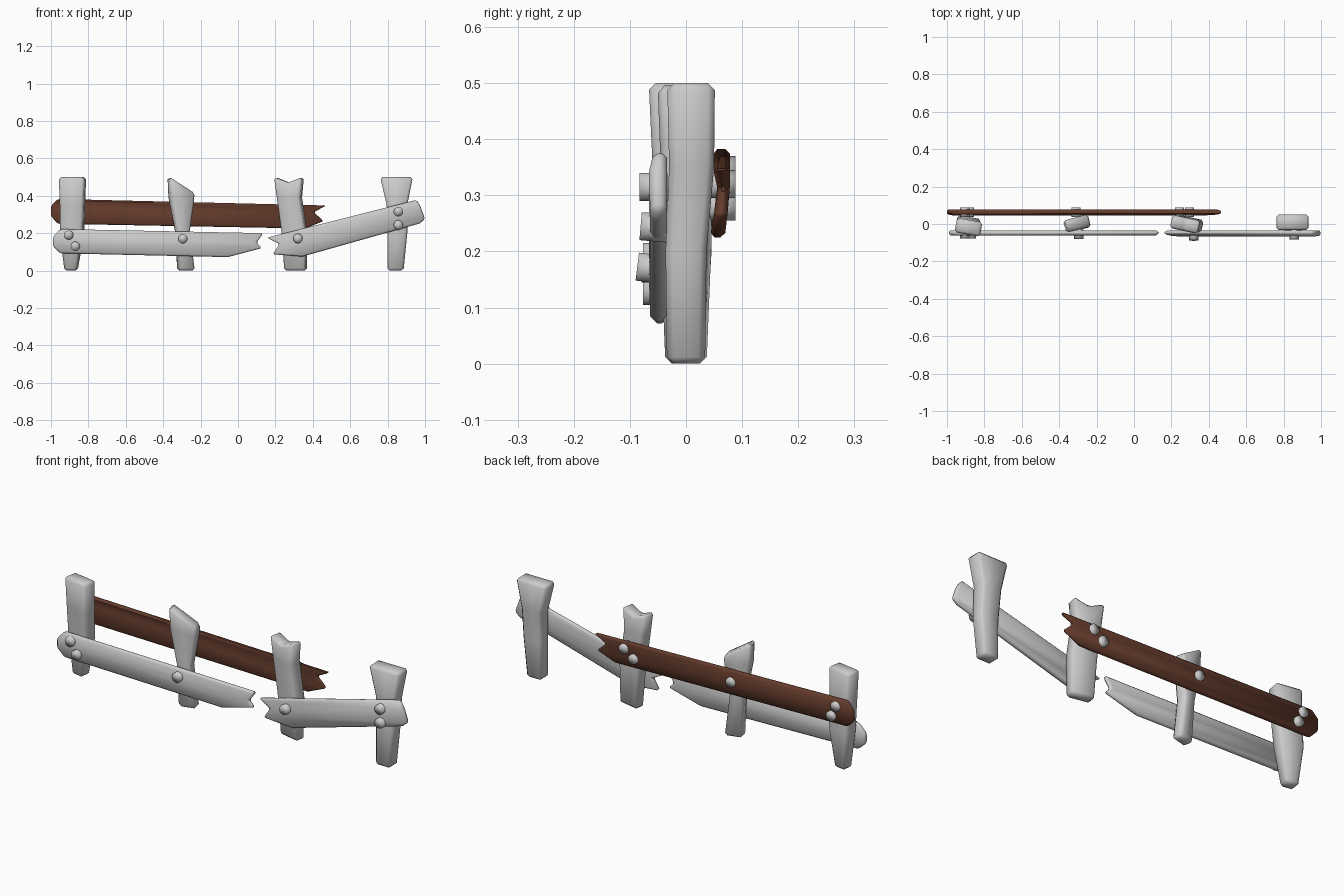
import bpy, bmesh, math
from mathutils import Matrix

if "Cube" in bpy.data.objects:
    bpy.data.objects.remove(bpy.data.objects["Cube"])


def slab(name, front, back, bevel, mat=None):
    """Closed solid from matching front and back point grids, edges chamfered."""
    bm = bmesh.new()
    f = [[bm.verts.new(p) for p in row] for row in front]
    b = [[bm.verts.new(p) for p in row] for row in back]
    n, m = len(f), len(f[0])
    for i in range(n - 1):
        for g in (f, b):
            for j in range(m - 1):
                bm.faces.new((g[i][j], g[i][j + 1], g[i + 1][j + 1], g[i + 1][j]))
        for j in (0, m - 1):
            bm.faces.new((f[i][j], f[i + 1][j], b[i + 1][j], b[i][j]))
    for i in (0, n - 1):
        for j in range(m - 1):
            bm.faces.new((f[i][j], f[i][j + 1], b[i][j + 1], b[i][j]))
    bmesh.ops.recalc_face_normals(bm, faces=bm.faces)
    edges = [e for e in bm.edges if e.calc_face_angle(0) > math.radians(35)]
    bmesh.ops.bevel(bm, geom=edges, offset=bevel, segments=1, profile=0.5,
                    affect='EDGES', clamp_overlap=True)
    return finish(name, bm, mat, 50)


def finish(name, bm, mat=None, angle=50):
    me = bpy.data.meshes.new(name)
    bm.to_mesh(me)
    bm.free()
    ob = bpy.data.objects.new(name, me)
    bpy.context.collection.objects.link(ob)
    if mat:
        me.materials.append(mat)
    bpy.ops.object.select_all(action='DESELECT')
    ob.select_set(True)
    bpy.context.view_layer.objects.active = ob
    bpy.ops.object.shade_smooth_by_angle(angle=math.radians(angle))
    return ob


def post(name, turn, rows, notch=0.0):
    """rows from top down: left x, left z, right x, right z, centre y, depth."""
    c, s = math.cos(math.radians(turn)), math.sin(math.radians(turn))
    front, back = [], []
    for i, (xl, zl, xr, zr, yc, d) in enumerate(rows):
        w = ((xr - xl) - d * abs(s)) / 2 / c
        for side, out in ((-1, front), (1, back)):
            row = []
            for t in (-1, 0, 1):
                dx, dy = t * w, side * d / 2
                z = (zl + zr) / 2 + t * (zr - zl) / 2
                if i == 0 and t == 0:
                    z -= notch
                row.append(((xl + xr) / 2 + dx * c - dy * s, yc + dx * s + dy * c, z))
            out.append(row)
    slab(name, front, back, 0.012)


def plank(name, left, right, yf, yb, bevel=0.009, mat=None):
    """Four long lines from left to right end; yf / yb give depth per line."""
    def grid(ys):
        return [[(l[0], y, l[1]), (r[0], y, r[1])] for l, r, y in zip(left, right, ys)]
    slab(name, grid(yf), grid(yb), bevel, mat)


def bolt(name, x, y, z, depth=0.05, tilt=0):
    bm = bmesh.new()
    rot = Matrix.Rotation(math.radians(90 + tilt), 4, 'X')
    bmesh.ops.create_cone(bm, cap_ends=True, segments=12, radius1=0.025, radius2=0.025,
                          depth=depth, matrix=Matrix.Translation((x, y, z)) @ rot)
    finish(name, bm, None, 180)


brown = bpy.data.materials.new("brown_wood")
brown.diffuse_color = (0.13, 0.045, 0.025, 1)
brown.use_nodes = True
brown.node_tree.nodes["Principled BSDF"].inputs["Base Color"].default_value = brown.diffuse_color

# Four worn posts
post("post_far_left", -10, [
    (-0.96, 0.50, -0.81, 0.50, -0.018, 0.078), (-0.955, 0.35, -0.815, 0.35, -0.012, 0.078),
    (-0.955, 0.20, -0.82, 0.20, 0.0, 0.075), (-0.93, 0, -0.855, 0, 0.0, 0.06)])
post("post_mid_left", 15, [
    (-0.38, 0.50, -0.23, 0.415, 0.003, 0.066), (-0.375, 0.39, -0.232, 0.37, 0.003, 0.066),
    (-0.34, 0.21, -0.255, 0.21, 0.0, 0.06), (-0.328, 0, -0.228, 0, 0.0, 0.055)])
post("post_mid_right", -12, [
    (0.19, 0.50, 0.355, 0.50, -0.002, 0.072), (0.205, 0.39, 0.345, 0.39, 0.0, 0.072),
    (0.23, 0.21, 0.372, 0.21, 0.0, 0.07), (0.245, 0, 0.372, 0, 0.0, 0.055)], notch=0.03)
post("post_far_right", 0, [
    (0.76, 0.50, 0.935, 0.50, 0.009, 0.085), (0.795, 0.35, 0.905, 0.35, 0.01, 0.08),
    (0.80, 0.20, 0.905, 0.20, 0.0, 0.073), (0.80, 0, 0.885, 0, 0.0, 0.068)])

# Broken front planks
plank("front_plank_left",
      [(-0.95, 0.222), (-0.99, 0.18), (-0.99, 0.13), (-0.95, 0.092)],
      [(0.135, 0.20), (0.098, 0.148), (0.128, 0.12), (-0.055, 0.072)],
      [-0.061] * 4, [-0.034] * 4)
plank("front_plank_right",
      [(0.155, 0.176), (0.222, 0.142), (0.185, 0.087), (0.345, 0.075)],
      [(0.955, 0.378), (0.975, 0.345), (1.0, 0.275), (0.972, 0.252)],
      [-0.058, -0.066, -0.064, -0.064], [-0.034] * 4)

# Broken brown rail behind, grooved along its front
plank("back_rail",
      [(-0.962, 0.383), (-1.0, 0.347), (-1.0, 0.29), (-0.962, 0.25)],
      [(0.472, 0.348), (0.405, 0.312), (0.458, 0.265), (0.36, 0.225)],
      [0.048, 0.056, 0.050, 0.043], [0.078, 0.078, 0.074, 0.069], 0.008, brown)

# Bolts: front then back
for i, (x, z, y, t) in enumerate([(-0.905, 0.19, -0.052, 0), (-0.87, 0.13, -0.052, 0),
                                  (-0.295, 0.17, -0.054, 0), (0.32, 0.17, -0.062, -7),
                                  (0.857, 0.315, -0.058, 0), (0.857, 0.243, -0.056, -5)]):
    bolt(f"front_bolt_{i + 1}", x, y, z, tilt=t)
for i, (x, z) in enumerate([(-0.905, 0.345), (-0.88, 0.29), (-0.31, 0.31),
                            (0.297, 0.32), (0.243, 0.28)]):
    bolt(f"back_bolt_{i + 1}", x, 0.063, z)
